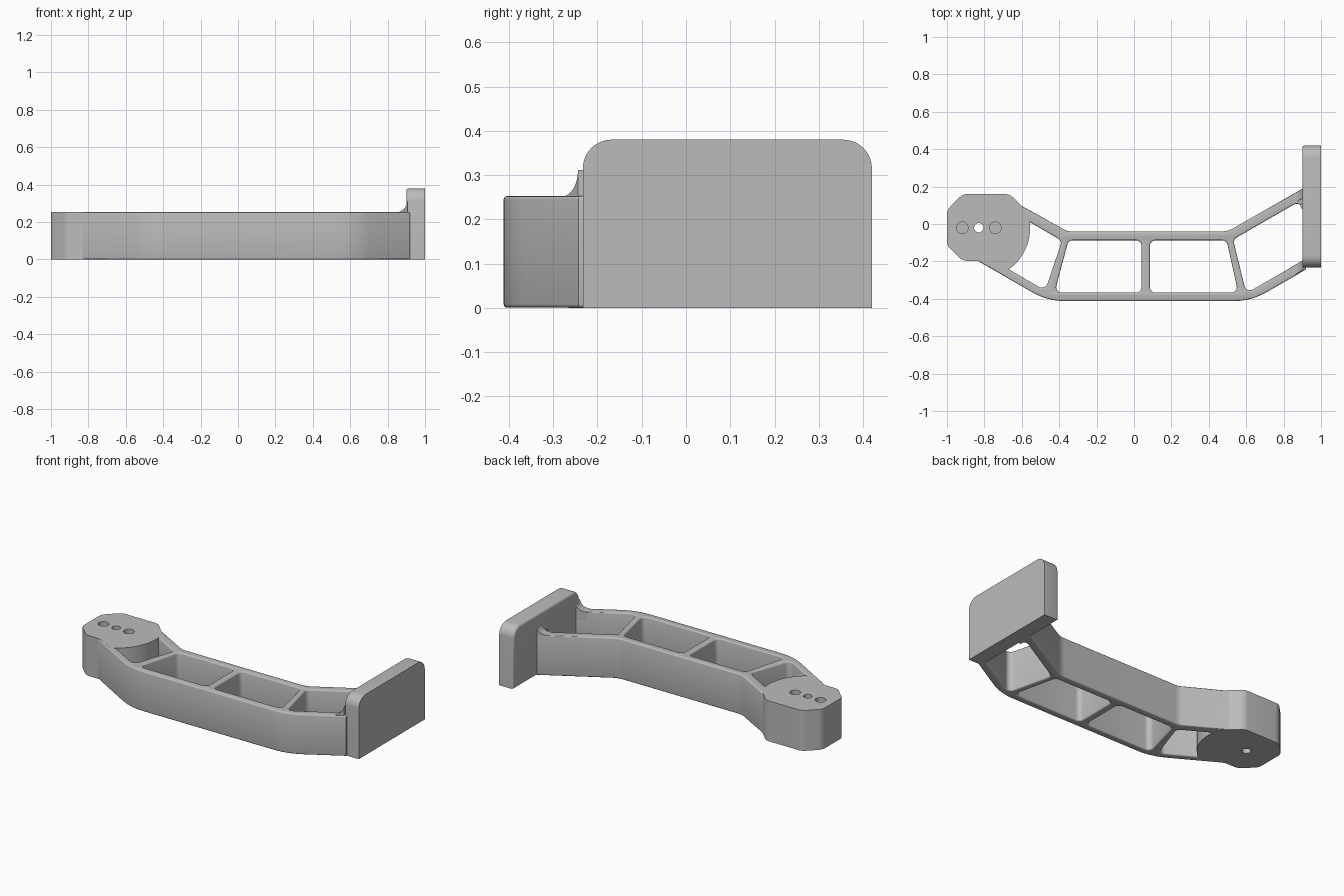
import bpy, bmesh, math
from mathutils import Vector, Matrix

if "Cube" in bpy.data.objects:
    bpy.data.objects.remove(bpy.data.objects["Cube"])

GREY = (0.5, 0.5, 0.5, 1)
metal = bpy.data.materials.new("grey_metal")
metal.use_nodes = True
metal.diffuse_color = GREY
metal.node_tree.nodes["Principled BSDF"].inputs["Base Color"].default_value = GREY

H = 0.253          # beam height
SLOPE = math.tan(math.radians(30))


def rounded(corners, steps=6):
    """Turn (x, y, radius) corners into a filleted outline."""
    out = []
    for i, (x, y, r) in enumerate(corners):
        p = Vector((x, y))
        if r == 0:
            out.append(p)
            continue
        a = (Vector(corners[i - 1][:2]) - p).normalized()
        b = (Vector(corners[(i + 1) % len(corners)][:2]) - p).normalized()
        half = a.angle(b) / 2
        centre = p + (a + b).normalized() * r / math.sin(half)
        start = p + a * r / math.tan(half) - centre
        end = p + b * r / math.tan(half) - centre
        sweep = start.angle_signed(end)
        for k in range(steps + 1):
            out.append(centre + Matrix.Rotation(-sweep * k / steps, 2) @ start)
    return out


def add_object(name, mesh):
    obj = bpy.data.objects.new(name, mesh)
    bpy.context.collection.objects.link(obj)
    mesh.materials.clear()
    mesh.materials.append(metal)
    return obj


def prism(name, outline, low, high, matrix=Matrix(), rim=0):
    """Extrude an outline; rim rounds the edges of the low cap."""
    bm = bmesh.new()
    base = bm.faces.new([bm.verts.new((p[0], p[1], low)) for p in outline])
    edges = list(base.edges)
    top = bmesh.ops.extrude_face_region(bm, geom=[base], use_keep_orig=True)
    for v in top["geom"]:
        if isinstance(v, bmesh.types.BMVert):
            v.co.z = high
    bmesh.ops.recalc_face_normals(bm, faces=bm.faces)
    if rim:
        bmesh.ops.bevel(bm, geom=edges, offset=rim, segments=3, profile=0.5,
                        affect='EDGES', clamp_overlap=True)
    bm.transform(matrix)
    bmesh.ops.recalc_face_normals(bm, faces=bm.faces)
    mesh = bpy.data.meshes.new(name)
    bm.to_mesh(mesh)
    bm.free()
    return add_object(name, mesh)


def circle(x, y, r, n=32):
    return [(x + r * math.cos(2 * math.pi * k / n), y + r * math.sin(2 * math.pi * k / n))
            for k in range(n)]


def drill(target, cutter):
    mod = target.modifiers.new("hole", 'BOOLEAN')
    mod.operation, mod.solver, mod.object = 'DIFFERENCE', 'EXACT', cutter
    cutter.hide_render = True
    cutter.hide_set(True)


def smooth(obj):
    bpy.ops.object.select_all(action='DESELECT')
    obj.select_set(True)
    bpy.context.view_layer.objects.active = obj
    bpy.ops.object.shade_smooth_by_angle(angle=math.radians(35))


def apply_modifiers(obj):
    bpy.context.view_layer.update()
    evaluated = obj.evaluated_get(bpy.context.evaluated_depsgraph_get())
    mesh = bpy.data.meshes.new_from_object(evaluated)
    obj.modifiers.clear()
    obj.data = mesh


# Truss beam: filled outline with windows and softened rims
R = 0.03
beam_outline = [
    (-0.66, 0.13, 0), (-0.355, -0.04, 0.08), (0.5, -0.04, 0.12), (0.92, 0.2, 0),
    (0.92, 0.08, 0), (0.9, 0.08, 0), (0.9, 0.13, R), (0.53, -0.083, R),
    (0.6, -0.37, R), (0.92, -0.186, 0), (0.92, -0.243, 0), (0.627, -0.412, 0.35),
    (-0.463, -0.412, 0.35), (-0.83, -0.2, 0), (-0.8, -0.18, 0), (-0.74, -0.18, 0),
    (-0.66, 0, 0)]
windows = [
    [(-0.6, 0.035, 0.01), (-0.385, -0.09, R), (-0.475, -0.355, R), (-0.7, -0.225, 0.02)],
    [(-0.35, -0.087, R), (0.04, -0.087, R), (0.04, -0.367, R), (-0.425, -0.367, R)],
    [(0.085, -0.087, R), (0.495, -0.087, R), (0.557, -0.367, R), (0.085, -0.367, R)]]
RIM = 0.008
curve = bpy.data.curves.new("beam_profile", 'CURVE')
curve.dimensions, curve.fill_mode = '2D', 'BOTH'
curve.extrude, curve.bevel_depth, curve.offset = H / 2 - RIM - 0.0005, RIM, -RIM
curve.bevel_resolution = 2
for corners in [beam_outline] + windows:
    pts = rounded(corners)
    spline = curve.splines.new('POLY')
    spline.points.add(len(pts) - 1)
    spline.use_cyclic_u = True
    for sp, p in zip(spline.points, pts):
        sp.co = (p.x, p.y, 0, 1)
profile = bpy.data.objects.new("beam_profile", curve)
bpy.context.collection.objects.link(profile)
bpy.context.view_layer.update()
beam_mesh = bpy.data.meshes.new_from_object(
    profile.evaluated_get(bpy.context.evaluated_depsgraph_get()))
bpy.data.objects.remove(profile)
bm = bmesh.new()
bm.from_mesh(beam_mesh)
bmesh.ops.remove_doubles(bm, verts=bm.verts, dist=0.0002)
bmesh.ops.recalc_face_normals(bm, faces=bm.faces)
bmesh.ops.translate(bm, verts=bm.verts, vec=(0, 0, H / 2))
bm.to_mesh(beam_mesh)
bm.free()
smooth(add_object("truss_beam", beam_mesh))

# Mounting pad: clipped corners and an arc facing the first window
arc = [(-0.83 + 0.275 * math.cos(math.radians(a)), -0.02 + 0.275 * math.sin(math.radians(a)), 0)
       for a in range(15, -56, -5)]
pad_outline = [(-1, 0.075, 0.06), (-0.915, 0.16, 0.06), (-0.665, 0.16, 0.06),
               (-0.595, 0.09, 0)] + arc + [
    (-0.69, -0.265, 0), (-0.825, -0.197, 0), (-0.915, -0.197, 0.06), (-1, -0.115, 0.06)]
pad = prism("mounting_pad", rounded(pad_outline), 0, H)
drill(pad, prism("through_hole_cutter", circle(-0.83, -0.02, 0.025), -0.1, 0.5))
for side in (-1, 1):
    drill(pad, prism("blind_hole_cutter", circle(-0.83 + side * 0.088, -0.02, 0.031), 0.12, 0.5))
apply_modifiers(pad)
smooth(pad)

# End plate: drawn in y and z, extruded along x
TO_X = Matrix(((0, 0, 1, 0), (1, 0, 0, 0), (0, 1, 0, 0), (0, 0, 0, 1)))
plate_outline = [(-0.233, 0, 0), (0.42, 0, 0), (0.42, 0.38, 0.065), (-0.233, 0.38, 0.065)]
plate = prism("end_plate", rounded(plate_outline, 10), 0.9, 1, TO_X, rim=0.014)
for y in (-0.07, 0.31):
    drill(plate, prism("bolt_hole_cutter", circle(y, 0.19, 0.04), 0.8, 1.1, TO_X))
apply_modifiers(plate)
smooth(plate)

# Concave fillets where the two beam arms meet the plate
for name, y_end in (("back_arm_fillet", 0.134), ("front_arm_fillet", -0.25)):
    bm = bmesh.new()
    rows = []
    for k in range(11):
        a = math.radians(9 * k)
        x, z = 0.845 + 0.06 * math.sin(a), H + 0.06 * (1 - math.cos(a)) - 0.001
        y = y_end + (x - 0.9) * SLOPE
        rows.append([bm.verts.new((x, y + dy, h)) for dy, h in
                     ((0.003, 0.2), (0.003, z), (0.054, z), (0.054, 0.2))])
    for r0, r1 in zip(rows, rows[1:]):
        for j in range(4):
            bm.faces.new((r0[j], r0[(j + 1) % 4], r1[(j + 1) % 4], r1[j]))
    bm.faces.new(rows[0])
    bm.faces.new(rows[-1])
    bmesh.ops.recalc_face_normals(bm, faces=bm.faces)
    mesh = bpy.data.meshes.new(name)
    bm.to_mesh(mesh)
    bm.free()
    smooth(add_object(name, mesh))

# Cutters are no longer needed
for obj in [o for o in bpy.data.objects if o.name.split(".")[0].endswith("_cutter")]:
    bpy.data.objects.remove(obj)
